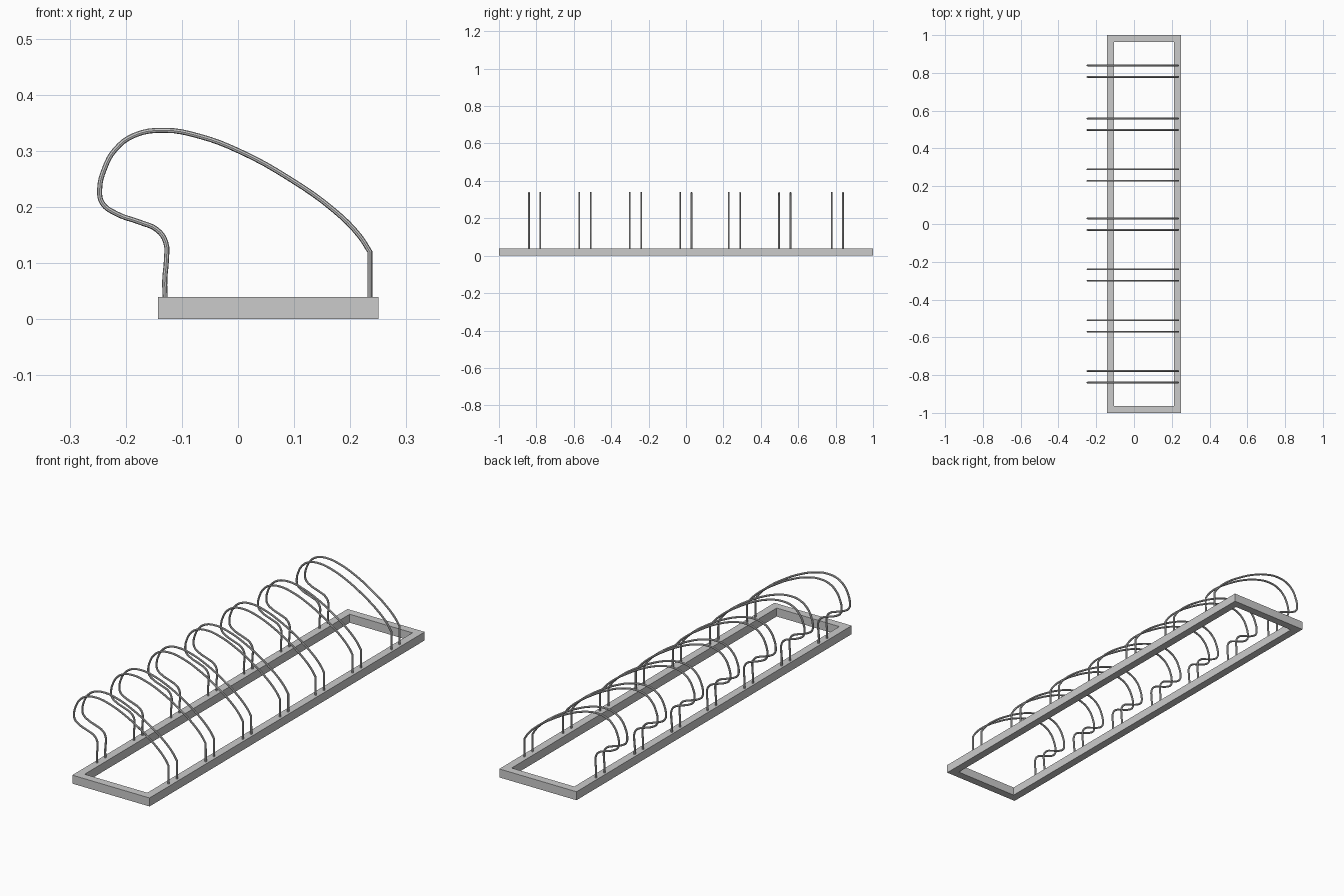
import bpy, bmesh

if "Cube" in bpy.data.objects:
    bpy.data.objects.remove(bpy.data.objects["Cube"])

# --- base frame: hollow rectangular ring with mitred corners ---
X0, X1, Y, H, W = -0.143, 0.25, 1.0, 0.039, 0.037
bm = bmesh.new()
def ring(inset, z):
    return [bm.verts.new((x, y, z)) for x, y in (
        (X0 + inset, -Y + inset), (X1 - inset, -Y + inset),
        (X1 - inset, Y - inset), (X0 + inset, Y - inset))]
loops = [ring(0, 0), ring(0, H), ring(W, H), ring(W, 0)]
for a, b in zip(loops, loops[1:] + loops[:1]):
    for i in range(4):
        j = (i + 1) % 4
        bm.faces.new((a[i], a[j], b[j], b[i]))
bmesh.ops.recalc_face_normals(bm, faces=bm.faces)
me = bpy.data.meshes.new("base_frame")
bm.to_mesh(me)
bm.free()
bpy.context.collection.objects.link(bpy.data.objects.new("base_frame", me))

# --- hoop centre line (x, z), from left foot over the top to right foot ---
path = [(-.1295, .03), (-.1305, .071), (-.1277, .104), (-.129, .1375),
        (-.144, .159), (-.176, .173), (-.217, .188), (-.242, .207),
        (-.2465, .232), (-.238, .268), (-.219, .302), (-.185, .3275),
        (-.131, .3365), (-.069, .326), (.003, .299), (.092, .25),
        (.172, .193), (.216, .149), (.235, .12), (.235, .03)]
cu = bpy.data.curves.new("hoop_path", 'CURVE')
cu.dimensions = '3D'
cu.bevel_depth = 0.0045
cu.bevel_resolution = 2
cu.use_fill_caps = True
sp = cu.splines.new('BEZIER')
sp.resolution_u = 4
sp.bezier_points.add(len(path) - 1)
for p, (x, z) in zip(sp.bezier_points, path):
    p.co = (x, 0, z)
    p.handle_left_type = p.handle_right_type = 'AUTO'
# keep the right leg straight below its bend
for p in sp.bezier_points[-2:]:
    p.handle_left_type = p.handle_right_type = 'VECTOR'

hoop = bpy.data.objects.new("hoop", cu)
bpy.context.collection.objects.link(hoop)
bpy.context.view_layer.objects.active = hoop
hoop.select_set(True)
bpy.ops.object.convert(target='MESH')
hoop = bpy.context.object
bpy.ops.object.shade_smooth_by_angle()

# --- seven pairs of wheel hoops ---
first = True
for n, yc in enumerate((-.809, -.540, -.270, -.001, .259, .528, .809)):
    for side, name in ((-1, "front"), (1, "back")):
        ob = hoop if first else hoop.copy()
        if not first:
            bpy.context.collection.objects.link(ob)
        first = False
        ob.name = f"wheel_hoop_{n + 1}_{name}"
        ob.location.y = yc + side * 0.0303
